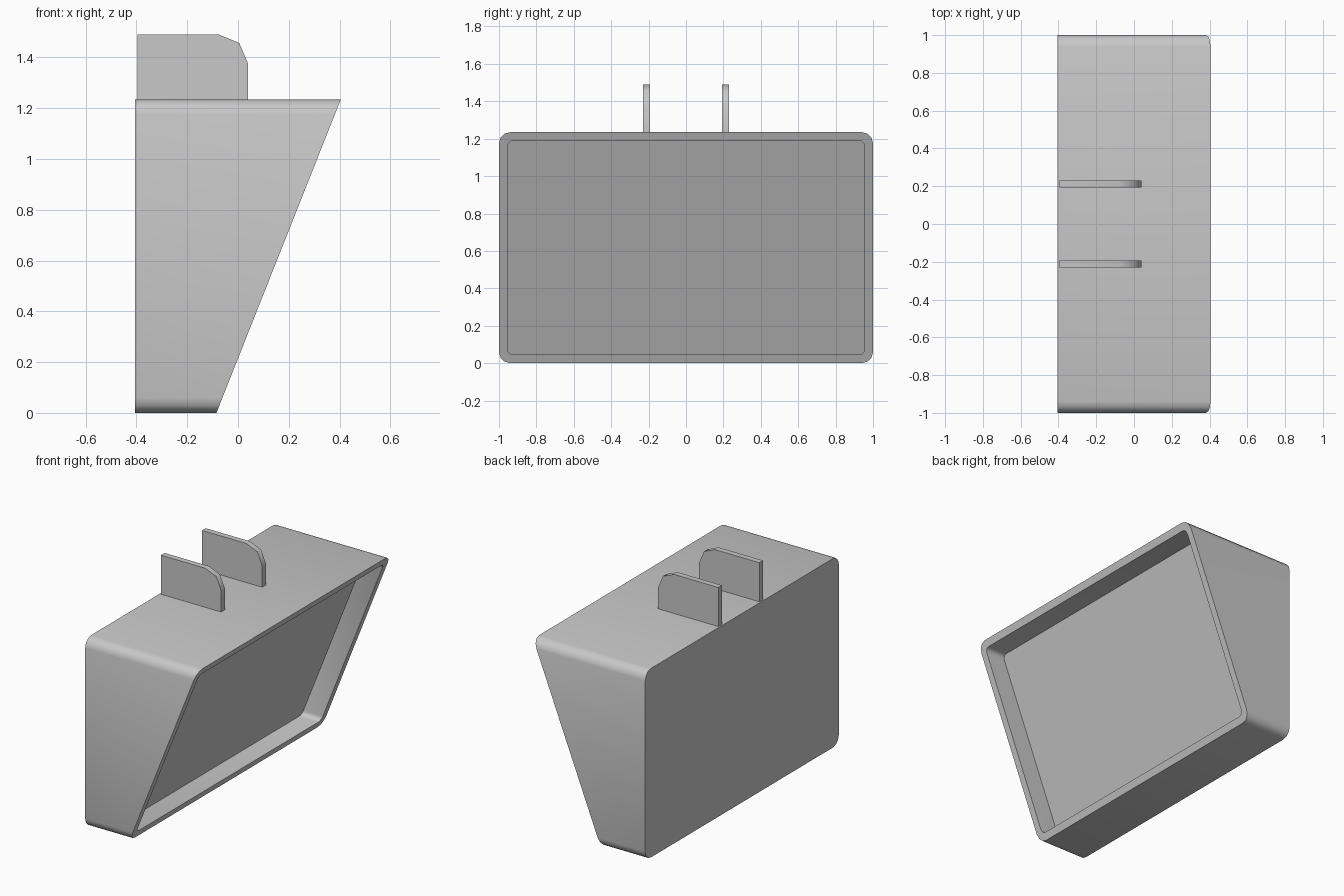
import bpy, bmesh, math

cube = bpy.data.objects.get("Cube")
if cube:
    bpy.data.objects.remove(cube, do_unlink=True)

HEIGHT, BACK = 1.235, -0.405
RIM, DEPTH = 0.045, 0.14

grey = bpy.data.materials.new("plain_grey")
grey.use_nodes = True
grey.diffuse_color = (0.58, 0.58, 0.58, 1)
grey.node_tree.nodes["Principled BSDF"].inputs["Base Color"].default_value = grey.diffuse_color


def finish(bm, name):
    bmesh.ops.recalc_face_normals(bm, faces=bm.faces)
    mesh = bpy.data.meshes.new(name)
    bm.to_mesh(mesh)
    bm.free()
    mesh.materials.append(grey)
    obj = bpy.data.objects.new(name, mesh)
    bpy.context.collection.objects.link(obj)
    bpy.ops.object.select_all(action='DESELECT')
    obj.select_set(True)
    bpy.context.view_layer.objects.active = obj
    bpy.ops.object.shade_smooth_by_angle(angle=math.radians(50))
    return obj


def slant(z):
    """Front opening plane: x for a given height."""
    return -0.085 + 0.49 * z / HEIGHT


def rounded_rect(inset, radius, steps=3):
    """Rounded rectangle in y and z, inset from the outer wall."""
    points = []
    half_y, half_z = 1 - inset - radius, HEIGHT / 2 - inset - radius
    for corner, (sy, sz) in enumerate([(1, 1), (-1, 1), (-1, -1), (1, -1)]):
        for i in range(steps + 1):
            a = math.pi / 2 * (corner + i / steps)
            points.append((sy * half_y + radius * math.cos(a),
                           HEIGHT / 2 + sz * half_z + radius * math.sin(a)))
    return points


# Wedge housing with a recessed slanted panel
bm = bmesh.new()
outer, inner = rounded_rect(0, 0.06), rounded_rect(RIM, 0.03)
rings = [
    [bm.verts.new((BACK, y, z)) for y, z in outer],
    [bm.verts.new((slant(z), y, z)) for y, z in outer],
    [bm.verts.new((slant(z), y, z)) for y, z in inner],
    [bm.verts.new((slant(z) - DEPTH, y, z)) for y, z in inner],
]
for a, b in zip(rings, rings[1:]):
    for i in range(len(a)):
        j = (i + 1) % len(a)
        bm.faces.new((a[i], a[j], b[j], b[i]))
bm.faces.new(rings[0])
bm.faces.new(rings[-1])
finish(bm, "housing")

# Pair of mounting tabs on top
profile = [(-0.395, 1.225), (-0.395, 1.49), (-0.075, 1.49),
           (0.005, 1.457), (0.04, 1.375), (0.04, 1.225)]
for name, side in (("left_tab", 1), ("right_tab", -1)):
    bm = bmesh.new()
    face = bm.faces.new([bm.verts.new((x, side * 0.193, z)) for x, z in profile])
    ext = bmesh.ops.extrude_face_region(bm, geom=[face], use_keep_orig=True)
    verts = [g for g in ext["geom"] if isinstance(g, bmesh.types.BMVert)]
    bmesh.ops.translate(bm, verts=verts, vec=(0, side * 0.038, 0))
    finish(bm, name)
